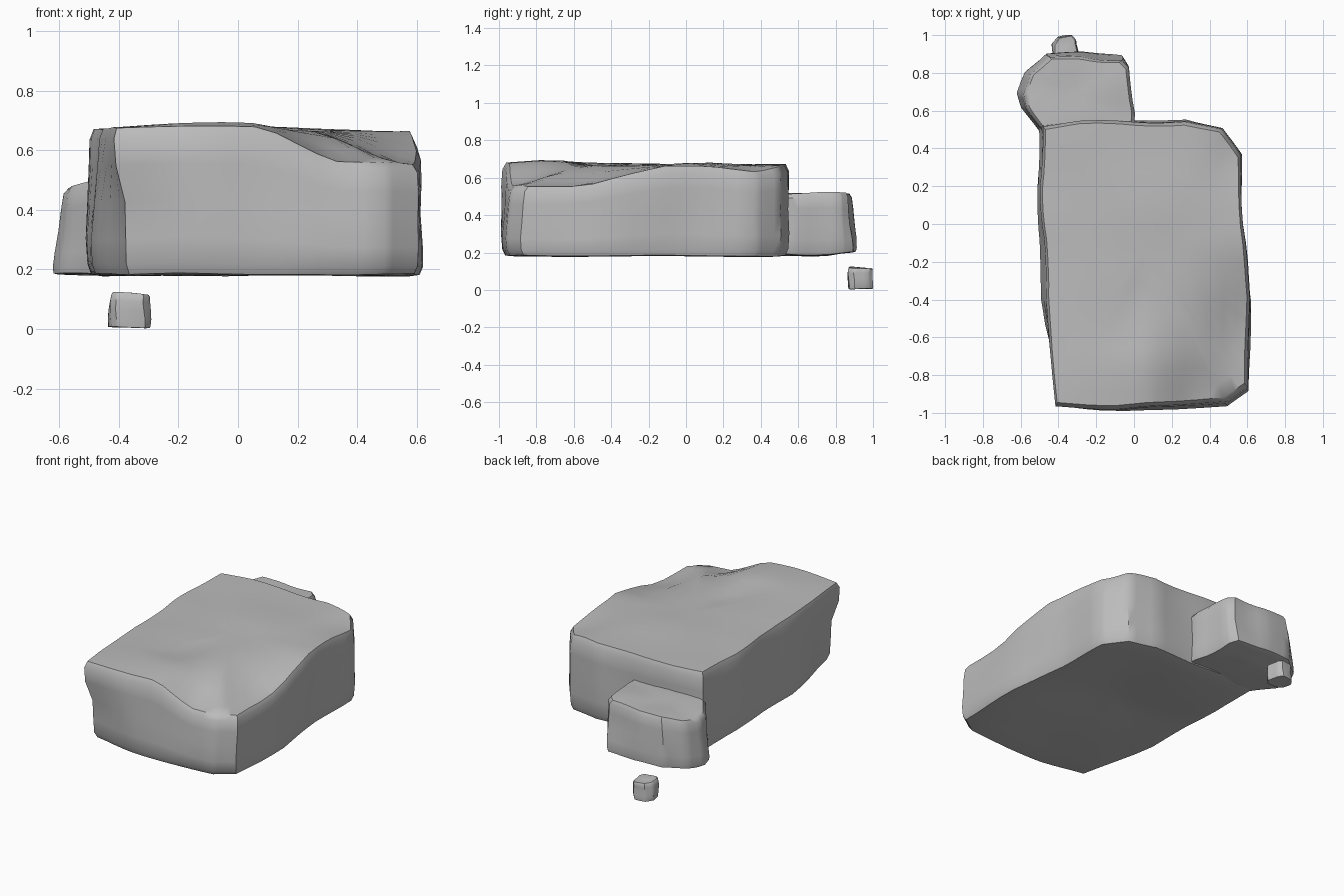
import bpy
import bmesh
import math
from mathutils import Vector, noise

cube = bpy.data.objects.get("Cube")
if cube:
    bpy.data.objects.remove(cube, do_unlink=True)

stone = bpy.data.materials.new("grey stone")
stone.use_nodes = True
GREY = (0.5, 0.5, 0.5, 1)
stone.diffuse_color = GREY
stone.node_tree.nodes["Principled BSDF"].inputs["Base Color"].default_value = GREY


def resample(points, count):
    """Split each outline edge so the ring is dense but keeps its corners."""
    out = []
    for i, p in enumerate(points):
        a, b = Vector(p), Vector(points[(i + 1) % len(points)])
        out += [a.lerp(b, k / count) for k in range(count)]
    return out


def ramp(value, start, end):
    """0 to 1 between start and end."""
    return min(max((value - start) / (end - start), 0), 1)


def bump(x, y, cx, cy, rx, ry):
    return math.exp(-(((x - cx) / rx) ** 2 + ((y - cy) / ry) ** 2))


def rock(name, outline, bottom, top, split, rough, shoulder, shape):
    """Stack outline rings from the underside centre to the top centre."""
    ring2d = resample(outline, split)
    middle = sum(ring2d, Vector((0, 0))) / len(ring2d)
    # share of the outline, share of the height
    profile = [(0.2, 0), (0.4, 0), (0.6, 0), (0.8, 0), (0.92, 0), (0.975, 0.01), (0.995, 0.08),
               (1, 0.25), (0.99, 0.5), (0.99, 0.75), (0.985, 0.93), (shoulder, 1),
               (0.88, 1), (0.75, 1), (0.6, 1), (0.4, 1), (0.2, 1)]
    bm = bmesh.new()

    def place(x, y, t):
        p = Vector((x, y, bottom + t * (top - bottom)))
        wobble = noise.noise_vector(p * (1.3 / (top - bottom))) * rough
        wobble.z *= 0.5
        return bm.verts.new(p + wobble + shape(x, y, t))

    rings = []
    for scale, t in profile:
        flat = [middle + (p - middle) * scale for p in ring2d]
        rings.append([place(p.x, p.y, t) for p in flat])
    n = len(ring2d)
    for low, high in zip(rings, rings[1:]):
        for i in range(n):
            j = (i + 1) % n
            bm.faces.new((low[i], low[j], high[j], high[i]))
    base, peak = place(*middle, 0), place(*middle, 1)
    for i in range(n):
        j = (i + 1) % n
        bm.faces.new((base, rings[0][j], rings[0][i]))
        bm.faces.new((peak, rings[-1][i], rings[-1][j]))
    bmesh.ops.recalc_face_normals(bm, faces=bm.faces)
    mesh = bpy.data.meshes.new(name)
    bm.to_mesh(mesh)
    bm.free()
    mesh.materials.append(stone)
    obj = bpy.data.objects.new(name, mesh)
    bpy.context.collection.objects.link(obj)
    bpy.ops.object.select_all(action="DESELECT")
    obj.select_set(True)
    bpy.context.view_layer.objects.active = obj
    bpy.ops.object.shade_smooth_by_angle(angle=math.radians(40))


def slab_shape(x, y, t):
    """Worn front left edges, dented top, hollow underside, undercut front corner."""
    front_edge = ramp(x, 0.08, 0.32) * math.exp(-((y + 0.97) / 0.3) ** 2)
    side_edge = ramp(-y, 0.1, 0.55) * math.exp(-((x - 0.6) / 0.25) ** 2)
    lift = -0.115 * max(front_edge, side_edge)
    lift -= 0.04 * bump(x, y, 0.56, 0.4, 0.12, 0.2)
    lift += 0.025 * bump(x, y, 0, -0.75, 0.3, 0.25)
    lift += 0.015 * bump(x, y, 0.05, 0.05, 0.2, 0.2)
    lift -= 0.02 * bump(x, y, 0, -0.48, 0.12, 0.07)
    hollow = 0.025 * bump(x, y, 0.05, -0.1, 0.4, 0.3)
    under = 0.06 * ramp(t, 0.8, 0.4) * bump(x, y, -0.47, -0.97, 0.25, 0.3)
    return Vector((under, under, t * lift + (1 - t) * hollow))


def boulder_shape(x, y, t):
    """Top falls away to the right and leans in; underside rises at the back."""
    slope = -0.04 * ramp(x, -0.45, -0.6) * t
    rise = 0.02 * ramp(y, 0.75, 0.9) * (1 - t)
    lean = 0.03 * ramp(x, -0.4, -0.6) * t
    return Vector((lean, -0.015 * t * ramp(y, 0.7, 0.9), slope + rise))


def pebble_shape(x, y, t):
    """Slight lean of the top."""
    return Vector((0.005 * t, 0, 0.06 * (x + 0.37) * -t))


# Large slab
rock("large_slab",
     [(-0.43, -0.98), (-0.1, -0.99), (0.2, -0.98), (0.5, -0.96), (0.61, -0.88),
      (0.62, -0.4), (0.58, 0), (0.565, 0.37), (0.47, 0.51), (0.28, 0.56),
      (0, 0.55), (-0.3, 0.55), (-0.5, 0.53), (-0.51, 0.2), (-0.49, -0.08), (-0.49, -0.4)],
     0.18, 0.67, 4, 0.02, 0.96, slab_shape)

# Medium boulder behind
rock("medium_boulder",
     [(-0.5, 0.49), (-0.6, 0.62), (-0.62, 0.69), (-0.57, 0.8), (-0.46, 0.905), (-0.28, 0.905),
      (-0.06, 0.88), (-0.025, 0.83), (0, 0.58), (-0.01, 0.49)],
     0.185, 0.515, 4, 0.025, 0.93, boulder_shape)

# Small pebble
rock("small_pebble",
     [(-0.41, 0.87), (-0.32, 0.87), (-0.3, 0.9), (-0.31, 0.98), (-0.33, 1),
      (-0.4, 0.995), (-0.43, 0.95), (-0.43, 0.89)],
     0.005, 0.12, 3, 0.012, 0.9, pebble_shape)
